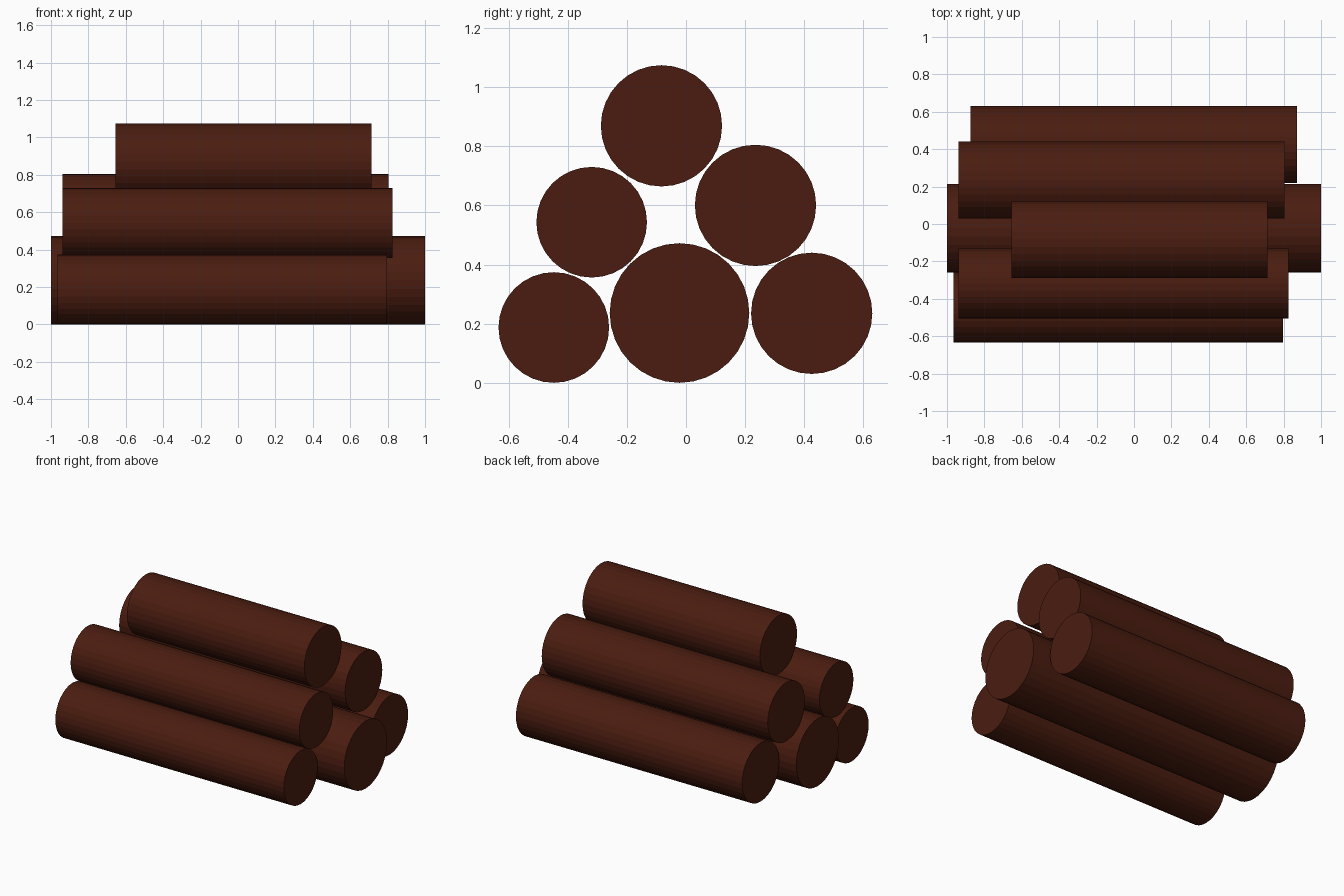
import bpy, math

if "Cube" in bpy.data.objects:
    bpy.data.objects.remove(bpy.data.objects["Cube"])

# Dark bark colour shared by all logs
bark = bpy.data.materials.new("bark")
bark.diffuse_color = (0.07, 0.012, 0.005, 1.0)
bark.use_nodes = True
bark.node_tree.nodes["Principled BSDF"].inputs["Base Color"].default_value = bark.diffuse_color

# name: (x start, x end, y centre, z centre, radius)
LOGS = {
    "bottom_front_log":  (-0.965, 0.797, -0.447, 0.187, 0.187),
    "bottom_centre_log": (-1.000, 1.000, -0.022, 0.236, 0.236),
    "bottom_back_log":   (-0.874, 0.871,  0.425, 0.235, 0.205),
    "middle_front_log":  (-0.937, 0.827, -0.319, 0.543, 0.187),
    "middle_back_log":   (-0.938, 0.805,  0.235, 0.600, 0.205),
    "top_log":           (-0.655, 0.713, -0.083, 0.869, 0.205),
}


def add_log(name, x0, x1, y, z, radius):
    """Flat-shaded capped cylinder lying along x."""
    bpy.ops.mesh.primitive_cylinder_add(
        vertices=32, radius=radius, depth=x1 - x0,
        location=((x0 + x1) / 2, y, z), rotation=(0, math.pi / 2, 0))
    log = bpy.context.object
    log.name = name
    log.data.materials.append(bark)


# Stacked pile of logs: three, two, one
for name, dims in LOGS.items():
    add_log(name, *dims)
